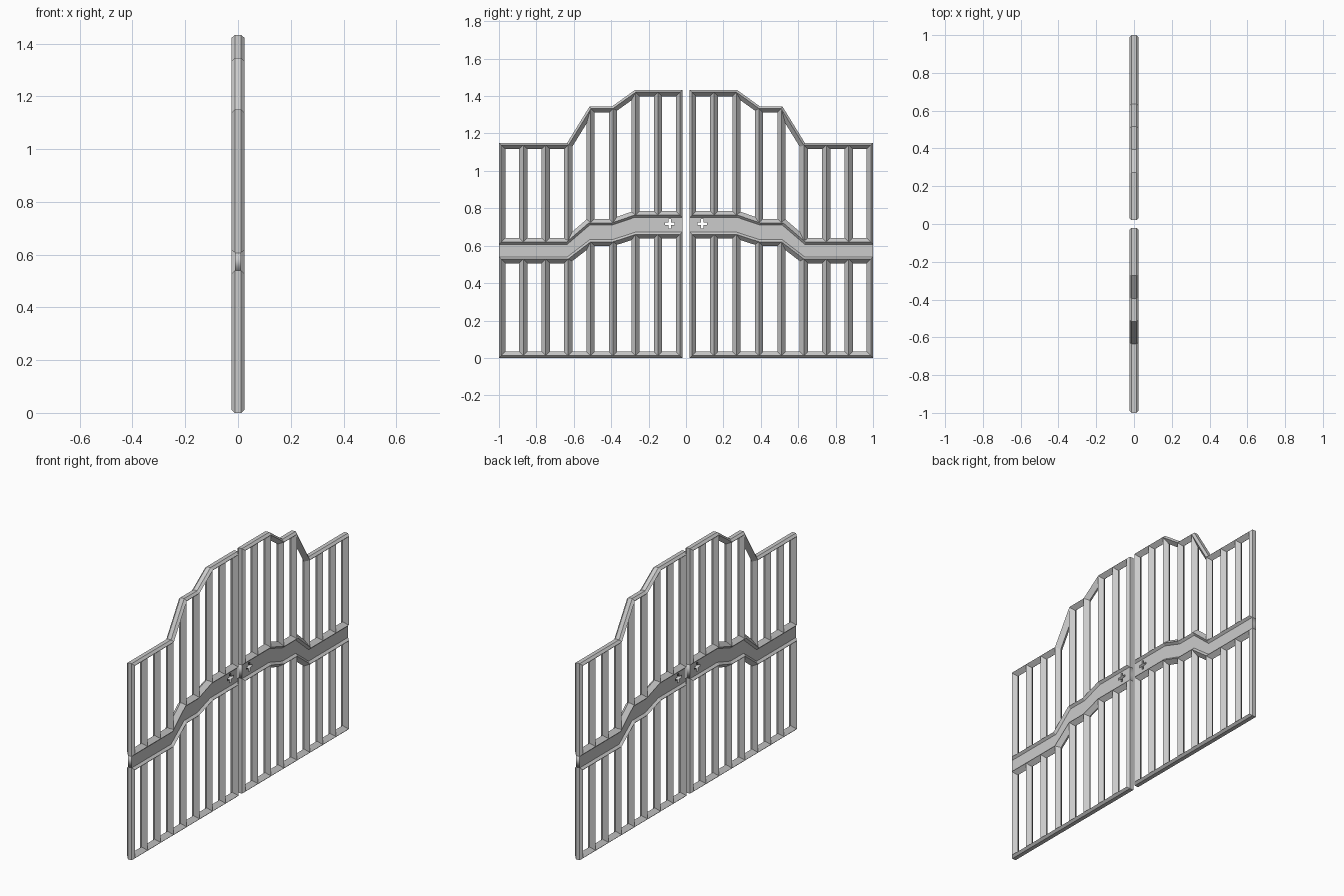
import bpy, bmesh
from mathutils import Vector, Matrix

cube = bpy.data.objects.get("Cube")
if cube:
    bpy.data.objects.remove(cube, do_unlink=True)

steel = bpy.data.materials.new("grey steel")
steel.use_nodes = True
GREY = (0.6, 0.6, 0.6, 1)
steel.diffuse_color = GREY
steel.node_tree.nodes["Principled BSDF"].inputs["Base Color"].default_value = GREY

FLAT, DEPTH = 0.012, 0.025        # half depth of outer edge and of ridge
RIDGE, INNER = 0.012, 0.034       # distance of ridge and inner edge from outline
HALF_BAR = 0.022
BARS = [-0.87 + 0.12 * i for i in range(7)]
STEPS = [-1, -0.635, -0.515, -0.395, -0.272, -0.02]


def chain(low, mid, high):
    """Stepped edge line, rising toward the middle of the gate."""
    return [Vector(p) for p in zip(STEPS, (low, low, mid, mid, high, high))]


TOP = chain(1.15, 1.345, 1.433)
BAND_TOP = chain(0.607, 0.71, 0.752)
BAND_BOTTOM = chain(0.54, 0.632, 0.672)
BASE = [Vector((-1, 0)), Vector((-0.02, 0))]


def inset(loop, dist):
    """Mitred inward offset of a counter-clockwise loop."""
    out = []
    for i, p in enumerate(loop):
        a = (p - loop[i - 1]).normalized()
        b = (loop[(i + 1) % len(loop)] - p).normalized()
        na, nb = Vector((-a.y, a.x)), Vector((-b.y, b.x))
        out.append(p + (na + nb) * dist / (1 + na.dot(nb)))
    return out


def height(line, y):
    """Height of an edge line at y."""
    for p, q in zip(line, line[1:]):
        if y <= q.x:
            break
    return p.y + (q.y - p.y) * (y - p.x) / (q.x - p.x)


def finish(name, bm):
    bmesh.ops.recalc_face_normals(bm, faces=bm.faces)
    mesh = bpy.data.meshes.new(name)
    bm.to_mesh(mesh)
    bm.free()
    mesh.materials.append(steel)
    obj = bpy.data.objects.new(name, mesh)
    bpy.context.collection.objects.link(obj)


def loft(bm, rings, closed):
    """Skin matching rings of points, closed round or capped at the ends."""
    rows = [[bm.verts.new(p) for p in ring] for ring in rings]
    n = len(rows[0])
    pairs = list(zip(rows, rows[1:] + rows[:1]))
    for r, s in pairs if closed else pairs[:-1]:
        for i in range(n):
            j = (i + 1) % n
            bm.faces.new((r[i], r[j], s[j], s[i]))
    if not closed:
        bm.faces.new(rows[0])
        bm.faces.new(rows[-1])


def panel(name, bottom, top, side):
    """Ridged frame with diamond-section bars between bottom and top lines."""
    loop = bottom + top[::-1]
    section = [(0, FLAT), (0, -FLAT), (RIDGE, -DEPTH), (INNER, 0), (RIDGE, DEPTH)]
    bm = bmesh.new()
    loft(bm, [[(x, p.x * side, p.y) for p in inset(loop, d)] for d, x in section], True)
    finish(name + "_frame", bm)

    ridge = inset(loop, RIDGE)
    low, high = ridge[:len(bottom)], ridge[len(bottom):][::-1]
    bm = bmesh.new()
    for y in BARS:
        # split at the ridge so that the bar ends follow a bent edge
        for s in (-1, 1):
            corners = [(DEPTH, y), (0, y + s * HALF_BAR), (-DEPTH, y)]
            loft(bm, [[(x, v * side, height(line, v)) for x, v in corners]
                      for line in (low, high)], False)
    bmesh.ops.remove_doubles(bm, verts=bm.verts, dist=0.0001)
    # drop the hidden walls shared by the two halves of each bar
    inner = [f for f in bm.faces if all(abs(v.co.x) > 0.01 for v in f.verts)]
    bmesh.ops.delete(bm, geom=inner, context="FACES")
    finish(name + "_bars", bm)


def band(name, side):
    """Recessed flat plate with a cross-shaped hole."""
    w, r = 0.007, 0.026
    arm = [Vector((r, -w)), Vector((r, w)), Vector((w, w))]
    cross = []
    for _ in range(4):
        cross += [Vector((-0.087, 0.717)) + p for p in arm]
        arm = [Vector((-p.y, p.x)) for p in arm]
    curve = bpy.data.curves.new(name, "CURVE")
    curve.dimensions = "2D"
    curve.fill_mode = "BOTH"
    curve.extrude = FLAT
    for pts in (BAND_BOTTOM + BAND_TOP[::-1], cross):
        spline = curve.splines.new("POLY")
        spline.points.add(len(pts) - 1)
        spline.use_cyclic_u = True
        for sp, p in zip(spline.points, pts):
            sp.co = (p.x * side, p.y, 0, 1)
    temp = bpy.data.objects.new(name + "_outline", curve)
    bpy.context.collection.objects.link(temp)
    graph = bpy.context.evaluated_depsgraph_get()
    bm = bmesh.new()
    bm.from_mesh(temp.evaluated_get(graph).to_mesh())
    bpy.data.objects.remove(temp, do_unlink=True)
    bmesh.ops.remove_doubles(bm, verts=bm.verts, dist=0.0001)
    # stand the plate up in the plane of the gate
    bm.transform(Matrix(((0, 0, 1, 0), (1, 0, 0, 0), (0, 1, 0, 0), (0, 0, 0, 1))))
    finish(name, bm)


# two mirrored gate leaves
for leaf, side in (("front_leaf", 1), ("back_leaf", -1)):
    panel(leaf + "_upper", BAND_TOP, TOP, side)
    panel(leaf + "_lower", BASE, BAND_BOTTOM, side)
    band(leaf + "_lock_band", side)
